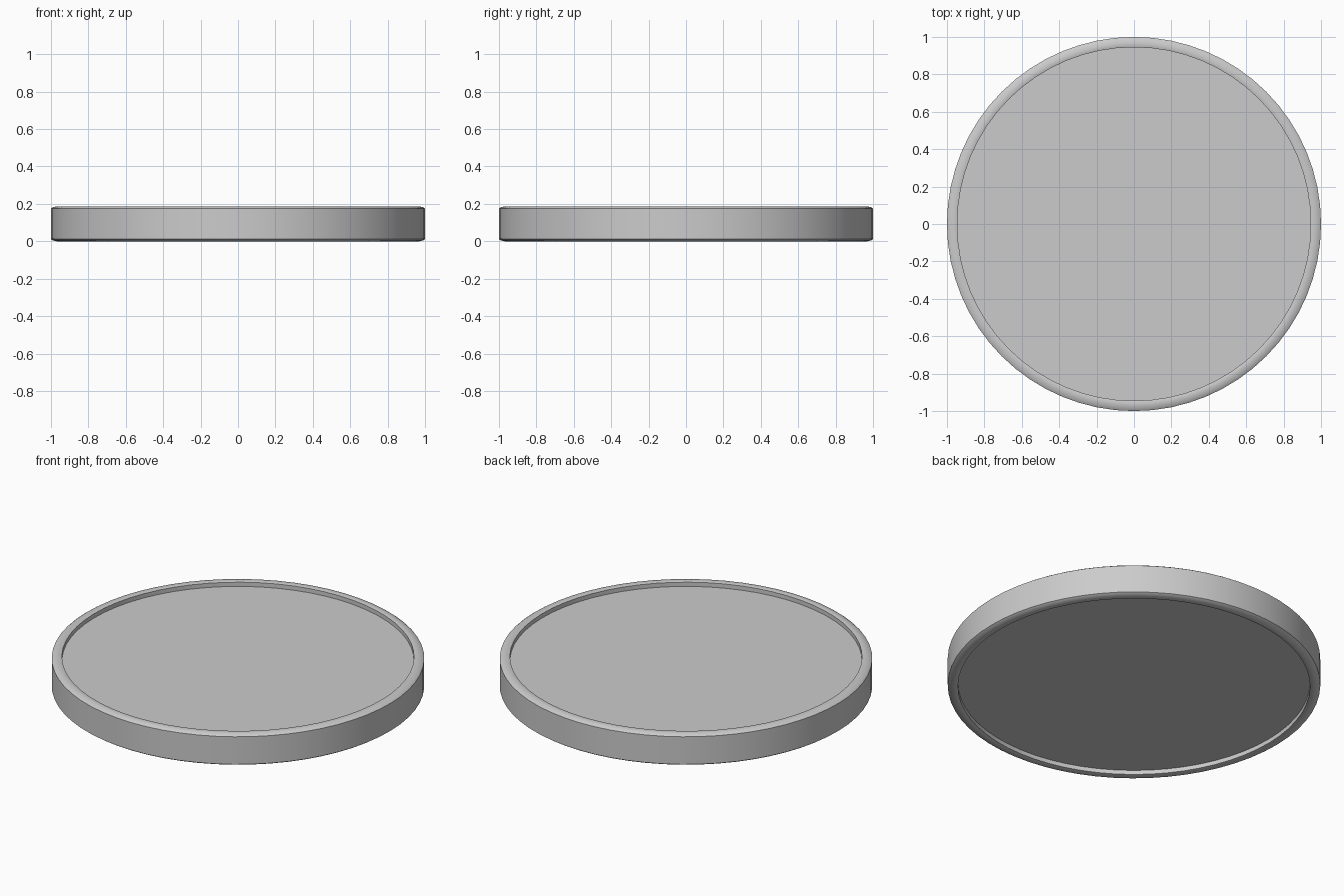
import bpy, bmesh, math

if "Cube" in bpy.data.objects:
    bpy.data.objects.remove(bpy.data.objects["Cube"])

SEGMENTS = 64
HEIGHT = 0.187
RECESS = 0.028

# Half profile from lower panel to upper panel: (radius, z)
lower = [(0.945, RECESS), (0.945, 0.003), (0.955, 0.0), (0.97, 0.0), (0.99, 0.005), (1.0, 0.012)]
upper = [(r, HEIGHT - z) for r, z in reversed(lower)]
profile = lower + upper

# Lathe the profile into rings and cap both recessed panels
bm = bmesh.new()
rings = []
for r, z in profile:
    rings.append([bm.verts.new((r * math.cos(2 * math.pi * i / SEGMENTS),
                                r * math.sin(2 * math.pi * i / SEGMENTS), z))
                  for i in range(SEGMENTS)])
for a, b in zip(rings, rings[1:]):
    for i in range(SEGMENTS):
        j = (i + 1) % SEGMENTS
        bm.faces.new((a[i], a[j], b[j], b[i]))
bm.faces.new(list(reversed(rings[0])))
bm.faces.new(rings[-1])
bmesh.ops.recalc_face_normals(bm, faces=bm.faces)

mesh = bpy.data.meshes.new("rimmed_disc")
bm.to_mesh(mesh)
bm.free()
disc = bpy.data.objects.new("rimmed_disc", mesh)
bpy.context.collection.objects.link(disc)

# Smooth rim, crisp recess edges
bpy.context.view_layer.objects.active = disc
disc.select_set(True)
bpy.ops.object.shade_smooth_by_angle(angle=math.radians(35))
